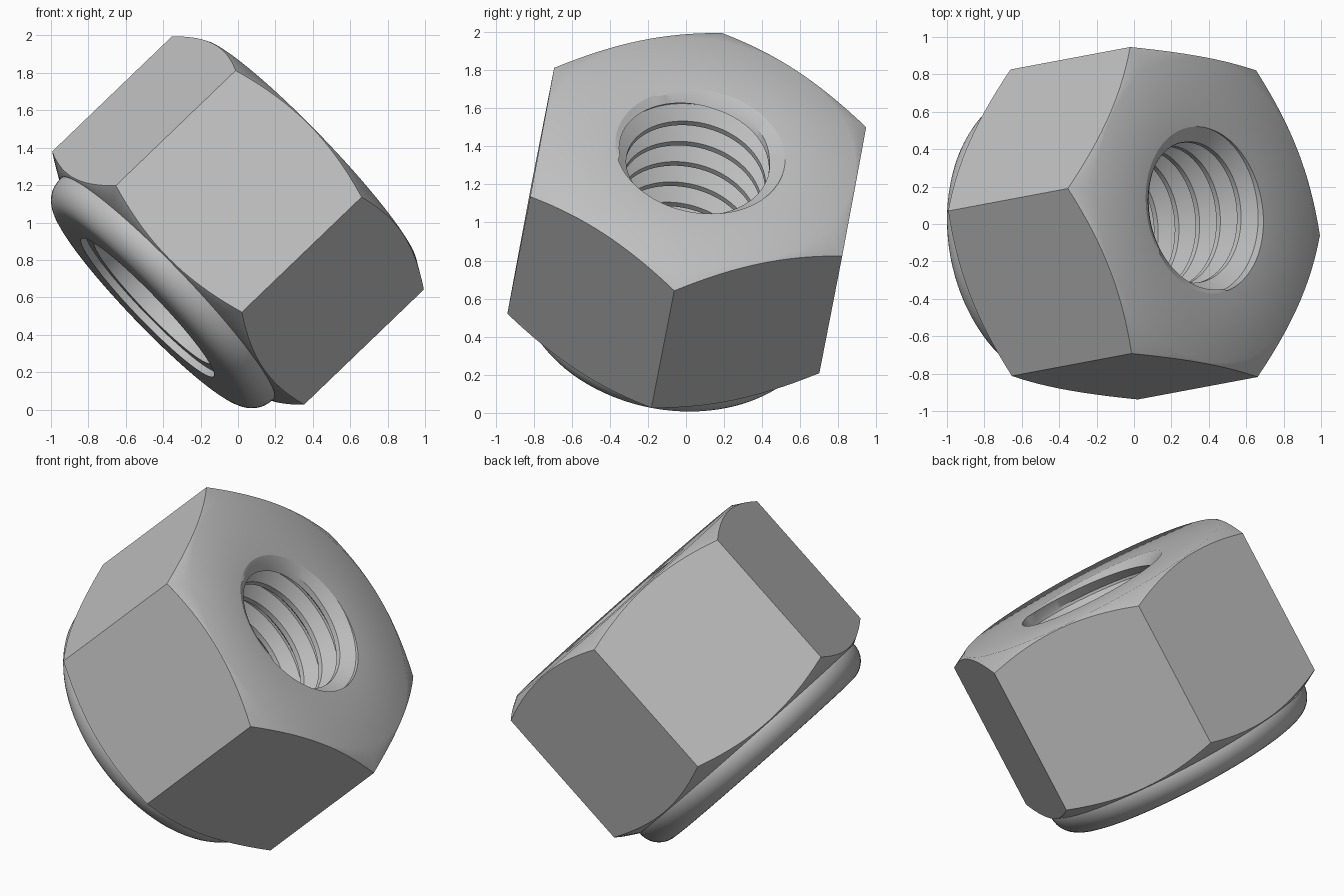
import bpy
import bmesh
from math import cos, sin, pi, tan, radians
from mathutils import Matrix, Vector

old = bpy.data.objects.get("Cube")
if old:
    bpy.data.objects.remove(old)

steel = bpy.data.materials.new("grey steel")
steel.use_nodes = True
GREY = (0.53, 0.53, 0.53, 1)
steel.diffuse_color = GREY
steel.node_tree.nodes["Principled BSDF"].inputs["Base Color"].default_value = GREY

# Tilted frame of the nut: local z is the bore axis, local x points at a corner
axis = Vector((0.7145, 0.134, 0.6866)).normalized()
corner = Vector((0.68, -0.124, -0.668))
corner = (corner - axis * corner.dot(axis)).normalized()
side = axis.cross(corner)
FRAME = Matrix.Translation((-0.32, -0.056, 0.703)) @ \
    Matrix((corner, side, axis)).transposed().to_4x4()

SEG = 96
CORNER_R, HEIGHT = 0.963, 0.896
APOTHEM = CORNER_R * cos(pi / 6)
FLAT_R = 0.825
RISE = tan(radians(30))
CAP = (CORNER_R - FLAT_R) * RISE
TOP = HEIGHT + CAP
BOTTOM = -CAP
MINOR, MAJOR, PITCH = 0.375, 0.45, 0.155


def add_part(name, bm, angle=35):
    mesh = bpy.data.meshes.new(name)
    bm.to_mesh(mesh)
    bm.free()
    mesh.materials.append(steel)
    obj = bpy.data.objects.new(name, mesh)
    bpy.context.collection.objects.link(obj)
    obj.matrix_world = FRAME
    bpy.ops.object.select_all(action='DESELECT')
    obj.select_set(True)
    bpy.context.view_layer.objects.active = obj
    bpy.ops.object.shade_smooth_by_angle(angle=radians(angle))
    return obj


def loft(loops):
    """Skin a list of functions angle -> (radius, height)."""
    bm = bmesh.new()
    rings = []
    for loop in loops:
        ring = []
        for i in range(SEG):
            t = 2 * pi * i / SEG
            r, z = loop(t)
            ring.append(bm.verts.new((r * cos(t), r * sin(t), z)))
        rings.append(ring)
    for a, b in zip(rings, rings[1:]):
        for i in range(SEG):
            j = (i + 1) % SEG
            bm.faces.new((a[i], a[j], b[j], b[i]))
    return bm


def circle(r, z):
    return lambda t: (r, z)


def hex_radius(t):
    return APOTHEM / cos(t % (pi / 3) - pi / 6)


def chamfer(t):
    return (CORNER_R - hex_radius(t)) * RISE


# Hexagonal body with conical chamfers at both ends
add_part("hex_body", loft([
    circle(0.5, BOTTOM),
    circle(FLAT_R, BOTTOM),
    lambda t: (hex_radius(t), -chamfer(t)),
    lambda t: (hex_radius(t), HEIGHT + chamfer(t)),
    circle(FLAT_R, TOP),
    circle(MAJOR, TOP),
]))

# Rounded locking collar with a stepped opening
TUBE, RING_R, RING_Z = 0.14, 0.68, -0.09
arc = [radians(75 - 165 * k / 16) for k in range(17)]
collar = [circle(RING_R + TUBE * cos(a), RING_Z + TUBE * sin(a)) for a in arc]
LIP = RING_Z - TUBE
collar += [circle(0.51, LIP), circle(0.51, LIP + 0.04),
           circle(MAJOR, LIP + 0.04), circle(MAJOR, BOTTOM)]
add_part("locking_collar", loft(collar))

# Helical internal thread, closed against the countersunk ends
bm = bmesh.new()
profile = [(0, MINOR), (0.2, MINOR), (0.55, MAJOR), (0.65, MAJOR)]
turns = int((TOP - BOTTOM) / PITCH) + 3
rows = []
for i in range(SEG + 1):
    t = 2 * pi * i / SEG
    row = []
    for n in range(turns):
        for u, r in profile:
            z = BOTTOM + PITCH * (n - 1 + u + i / SEG)
            if z >= TOP or z <= BOTTOM:
                r, z = MAJOR, min(max(z, BOTTOM), TOP)
            else:
                r = max(r, 0.435 - (TOP - z) * 1.2)
            row.append(bm.verts.new((r * cos(t), r * sin(t), z)))
    rows.append(row)
for a, b in zip(rows, rows[1:]):
    for k in range(len(a) - 1):
        bm.faces.new((a[k], a[k + 1], b[k + 1], b[k]))
bmesh.ops.remove_doubles(bm, verts=bm.verts, dist=0.0002)
add_part("inner_thread", bm, 30)
